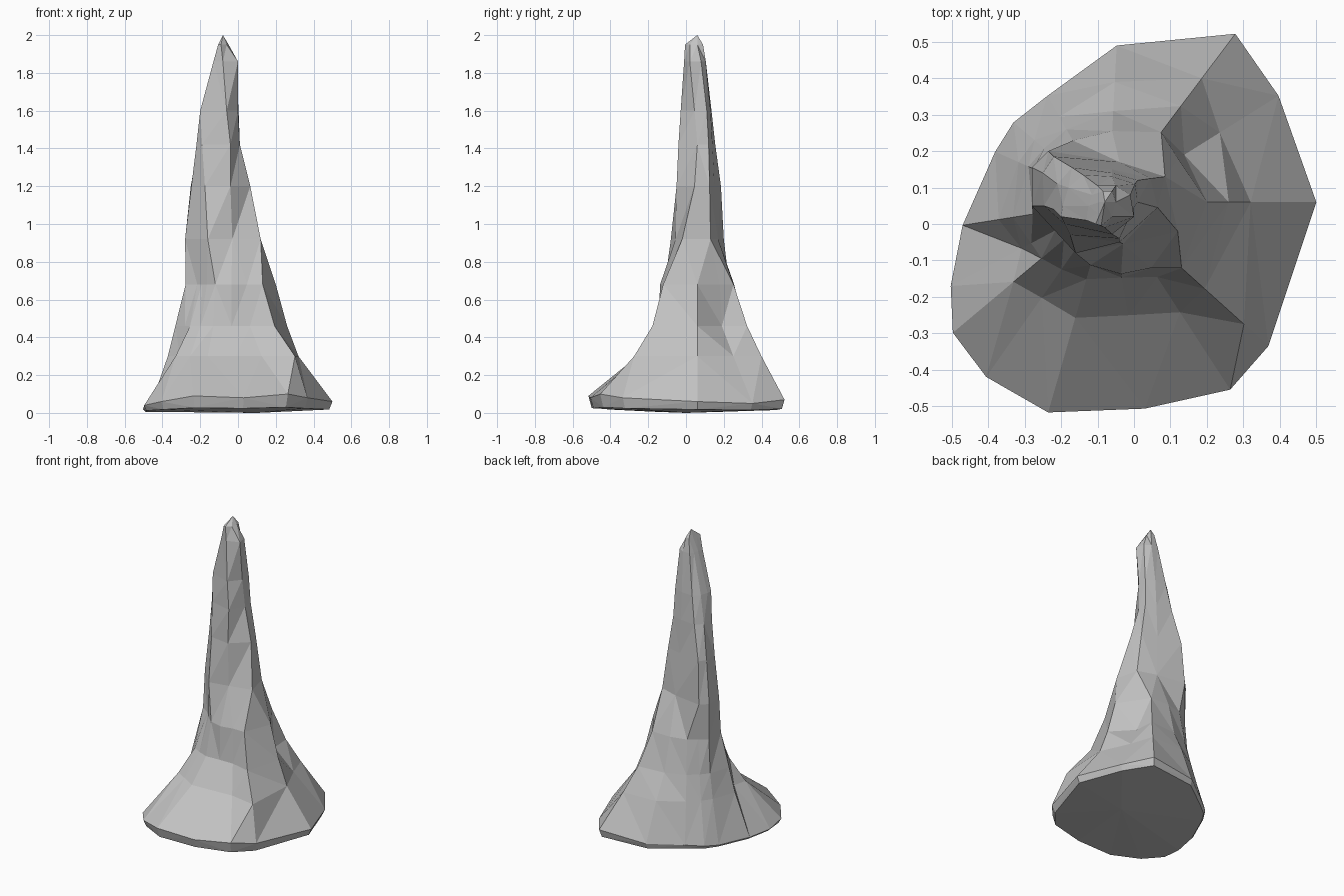
import bpy
import bmesh
import math

default_cube = bpy.data.objects.get("Cube")
if default_cube:
    bpy.data.objects.remove(default_cube, do_unlink=True)

AXIS_X, AXIS_Y = -0.07, 0.06

# Foot outline: angle around the axis, radius, height of the rim
FOOT = [
    (0, .57, .06), (32, .55, .05), (53, .578, .07), (87, .43, .05),
    (120, .336, .04), (140, .34, .03), (156, .34, .02), (189, .405, .02),
    (208, .49, .02), (220, .557, .04), (235, .585, .06), (254, .6, .09),
    (280, .575, .08), (303, .613, .1), (318, .59, .08),
]

# Ridged lower body: height, then the radius at each foot angle
BODY = [
    (.30, [.39, .36, .425, .33, .27, .265, .27, .305, .27, .34, .32, .33, .315, .36, .5]),
    (.46, [.33, .245, .33, .25, .23, .23, .24, .265, .24, .24, .225, .22, .21, .245, .355]),
    (.68, [.27, .225, .24, .195, .195, .2, .225, .21, .165, .16, .165, .18, .2, .215, .27]),
]

# Eight-sided spire: height, then the x and y of each corner
SPIRE = [
    (.92, [(.085, .13), (-.04, .17), (-.235, .2), (-.28, .155),
           (-.28, .05), (-.16, -.08), (-.03, -.055), (.12, -.02)]),
    (1.2, [(.045, .125), (-.06, .15), (-.22, .185), (-.25, .14),
           (-.247, .05), (-.175, -.03), (-.04, -.05), (.065, .045)]),
    (1.42, [(.01, .12), (-.06, .14), (-.17, .155), (-.21, .11),
            (-.22, .04), (-.19, 0), (-.04, -.04), (.01, .06)]),
    (1.6, [(.003, .11), (-.06, .13), (-.14, .135), (-.18, .1),
           (-.195, .05), (-.2, .02), (-.06, -.028), (0, .045)]),
    (1.86, [(-.01, .08), (-.05, .105), (-.1, .105), (-.115, .08),
            (-.125, .05), (-.13, .01), (-.08, -.01), (0, .02)]),
    (1.95, [(-.05, .06), (-.06, .09), (-.085, .09), (-.095, .06),
            (-.1, .03), (-.105, 0), (-.09, -.005), (-.06, .02)]),
]

# Spire corner that each foot column runs up into
CORNERS = [0, 0, 1, 1, 2, 2, 3, 4, 5, 5, 5, 6, 6, 7, 7]


def polar(degrees, radius, z):
    """Point at an angle and distance from the rock's axis."""
    angle = math.radians(degrees)
    return (AXIS_X + radius * math.cos(angle), AXIS_Y + radius * math.sin(angle), z)


def add_ring(bm, points):
    return [bm.verts.new(point) for point in points]


def add_face(bm, *verts):
    """Face without repeated corners, or nothing if it collapses."""
    corners = list(dict.fromkeys(verts))
    if len(corners) > 2:
        bm.faces.new(corners)


# Underside, rim and body rings
bm = bmesh.new()
rings = [
    add_ring(bm, [polar(a, r * .97, z * .3) for a, r, z in FOOT]),
    add_ring(bm, [polar(a, r, z) for a, r, z in FOOT]),
]
for height, radii in BODY:
    rings.append(add_ring(bm, [polar(column[0], r, height)
                               for column, r in zip(FOOT, radii)]))

# Spire rings share one vertex between neighbouring columns
for height, corners in SPIRE:
    ring = add_ring(bm, [(x, y, height) for x, y in corners])
    rings.append([ring[c] for c in CORNERS])

# Join the rings and close both ends
base = bm.verts.new((.1, 0, 0))
tip = bm.verts.new((-.08, .06, 2))
count = len(FOOT)
for i in range(count):
    j = (i + 1) % count
    for lower, upper in zip(rings, rings[1:]):
        add_face(bm, lower[i], lower[j], upper[j], upper[i])
    add_face(bm, rings[0][j], rings[0][i], base)
    add_face(bm, rings[-1][i], rings[-1][j], tip)

# Flat chipped facets
bmesh.ops.triangulate(bm, faces=bm.faces[:], quad_method='SHORT_EDGE')
bmesh.ops.recalc_face_normals(bm, faces=bm.faces[:])
mesh = bpy.data.meshes.new("stalagmite")
bm.to_mesh(mesh)
bm.free()

# Grey stone
stone = bpy.data.materials.new("grey_stone")
stone.use_nodes = True
colour = (.54, .54, .54, 1)
stone.diffuse_color = colour
shader = stone.node_tree.nodes["Principled BSDF"]
shader.inputs["Base Color"].default_value = colour
shader.inputs["Roughness"].default_value = .9
mesh.materials.append(stone)

rock = bpy.data.objects.new("stalagmite", mesh)
bpy.context.collection.objects.link(rock)
